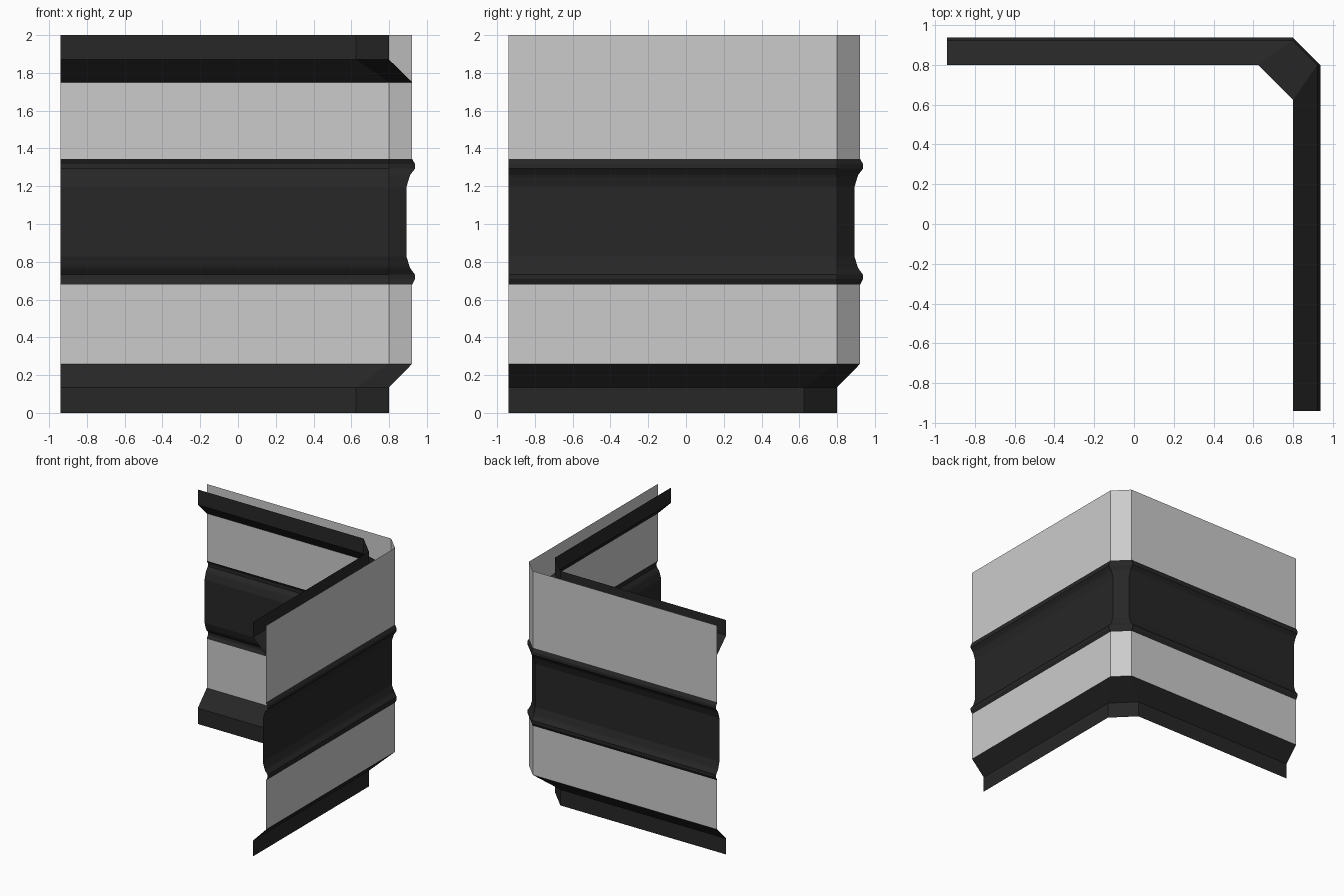
import bpy

if "Cube" in bpy.data.objects:
    bpy.data.objects.remove(bpy.data.objects["Cube"])

END = -0.94  # both wing ends stop here


def dark_material():
    m = bpy.data.materials.new("dark_trim")
    m.diffuse_color = (0.02, 0.02, 0.02, 1)
    m.use_nodes = True
    m.node_tree.nodes["Principled BSDF"].inputs["Base Color"].default_value = m.diffuse_color
    return m


def sweep(name, profile, mat=None, smooth=False):
    """Sweep an open profile of (offset, chamfer start, z) along the L-shaped corner."""
    verts, faces = [], []
    for d, c, z in profile:
        verts += [(END, d, z), (c, d, z), (d, c, z), (d, END, z)]
    for r in range(len(profile) - 1):
        for k in range(3):
            a = r * 4 + k
            faces.append((a, a + 4, a + 5, a + 1))
    me = bpy.data.meshes.new(name)
    me.from_pydata(verts, [], faces)
    me.update()
    ob = bpy.data.objects.new(name, me)
    bpy.context.collection.objects.link(ob)
    if mat:
        me.materials.append(mat)
    if smooth:
        bpy.ops.object.select_all(action='DESELECT')
        ob.select_set(True)
        bpy.context.view_layer.objects.active = ob
        bpy.ops.object.shade_smooth_by_angle(angle=0.6)
    return ob


dark = dark_material()
IN, OUT = (0.80, 0.625), (0.922, 0.80)  # (offset, chamfer start)

# grey wall panels below and above the band
sweep("lower_wall", [(*OUT, 0.26), (*OUT, 0.68)])
sweep("upper_wall", [(*OUT, 1.345), (*OUT, 2.0)])

# recessed foot and sloped skirting
sweep("skirting", [(*IN, 0.0), (*IN, 0.135), (*OUT, 0.26)], dark)

# inner top trim, an open trough against the wall
sweep("top_trim", [(*OUT, 1.75), (*IN, 1.87), (*IN, 2.0)], dark)

# middle band: a bead at each edge, mirrored about z = 1.0125
half = [(0.922, 0.68), (0.937, 0.708), (0.937, 0.732), (0.914, 0.762),
        (0.908, 0.775), (0.892, 0.828)]
band = half + [(d, 2.025 - z) for d, z in reversed(half)]
sweep("middle_band", [(d, 0.80, z) for d, z in band], dark)
